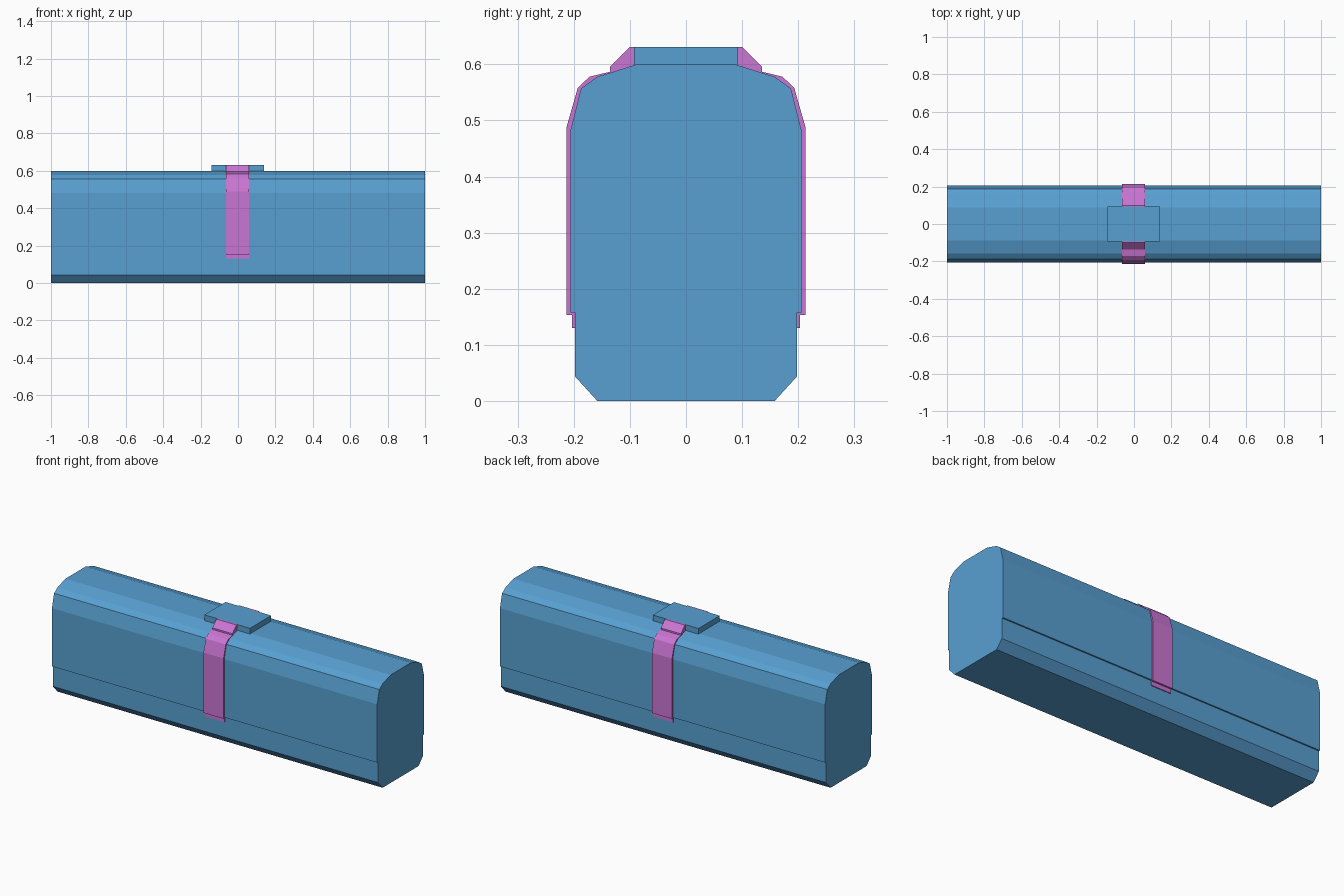
import bpy
import bmesh

if "Cube" in bpy.data.objects:
    bpy.data.objects.remove(bpy.data.objects["Cube"], do_unlink=True)


def make_material(name, rgb):
    mat = bpy.data.materials.new(name)
    mat.use_nodes = True
    mat.diffuse_color = (*rgb, 1)
    mat.node_tree.nodes["Principled BSDF"].inputs["Base Color"].default_value = (*rgb, 1)
    return mat


def extrude_profile(name, profile, x_min, x_max, mat):
    """Sweep a closed (y, z) profile along x into a flat-shaded solid."""
    bm = bmesh.new()
    face = bm.faces.new([bm.verts.new((x_min, y, z)) for y, z in profile])
    swept = bmesh.ops.extrude_face_region(bm, geom=[face], use_keep_orig=True)
    verts = [v for v in swept["geom"] if isinstance(v, bmesh.types.BMVert)]
    bmesh.ops.translate(bm, verts=verts, vec=(x_max - x_min, 0, 0))
    bmesh.ops.recalc_face_normals(bm, faces=bm.faces)
    mesh = bpy.data.meshes.new(name)
    bm.to_mesh(mesh)
    bm.free()
    mesh.materials.append(mat)
    obj = bpy.data.objects.new(name, mesh)
    bpy.context.collection.objects.link(obj)
    return obj


def mirrored(half):
    """Close a half profile by reflecting it across y = 0."""
    return half + [(-y, z) for y, z in reversed(half)]


blue = make_material("case blue", (0.098, 0.352, 0.645))
pink = make_material("strap pink", (0.60, 0.18, 0.66))

# Long case body with a stepped lid seam and bevelled corners
body_half = [(0.158, 0), (0.198, 0.044), (0.198, 0.158), (0.206, 0.158),
             (0.206, 0.482), (0.187, 0.557), (0.158, 0.578),
             (0.135, 0.585), (0.088, 0.6)]
extrude_profile("case_body", mirrored(body_half), -1, 1, blue)

# Flat handle pad on the lid
pad_half = [(0.093, 0.599), (0.093, 0.631)]
extrude_profile("handle_pad", mirrored(pad_half), -0.142, 0.139, blue)

# Straps running from the handle pad down past the seam, front and back
strap = [(0.09, 0.631), (0.1, 0.631), (0.135, 0.596), (0.135, 0.587),
         (0.172, 0.578), (0.193, 0.558), (0.213, 0.488), (0.213, 0.153),
         (0.203, 0.153), (0.203, 0.13), (0.196, 0.13), (0.196, 0.482),
         (0.178, 0.55), (0.155, 0.57), (0.09, 0.59)]
for name, side in (("front_strap", -1), ("back_strap", 1)):
    extrude_profile(name, [(y * side, z) for y, z in strap], -0.063, 0.06, pink)
